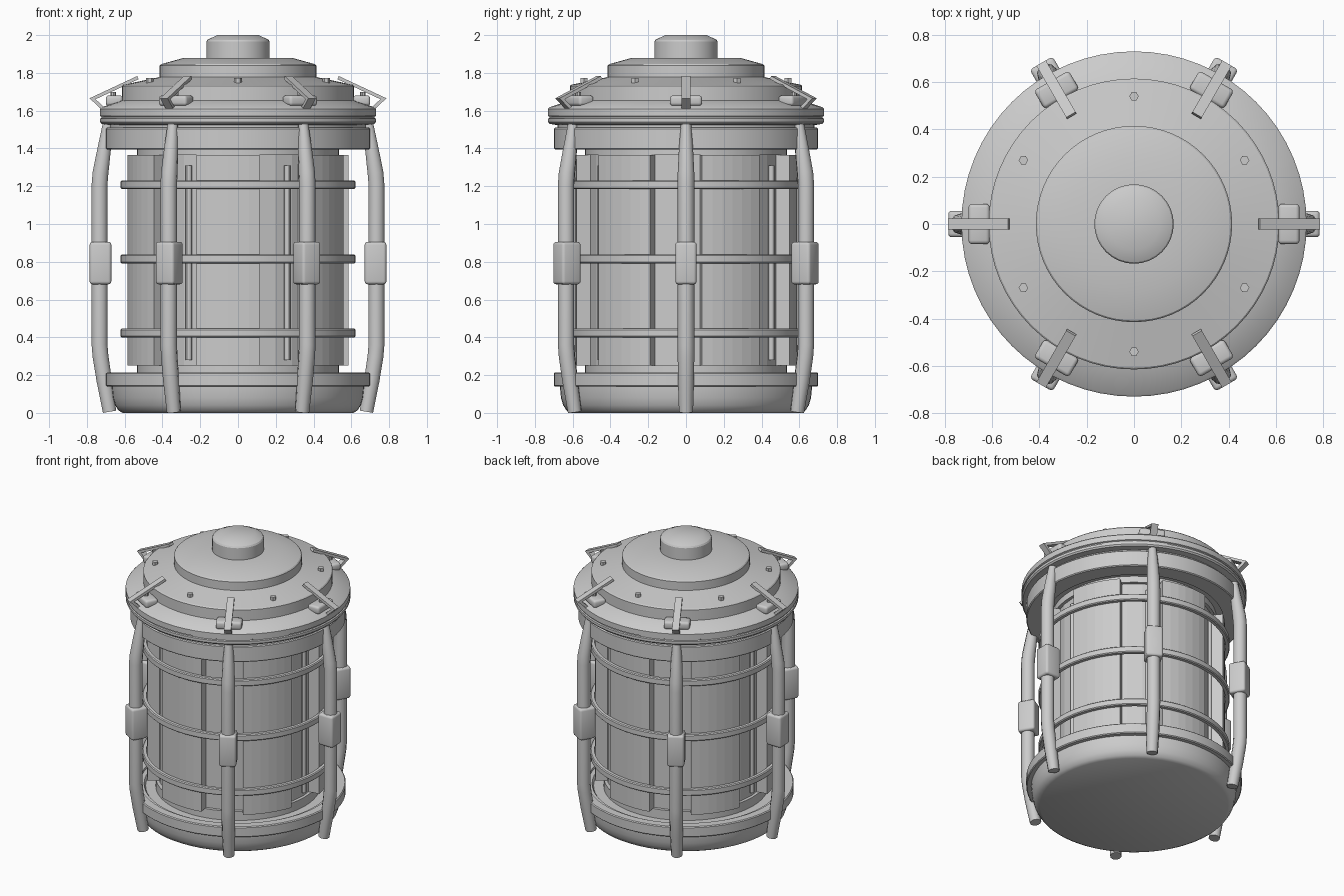
import bpy
import bmesh
from math import cos, sin, pi, radians
from mathutils import Vector

cube = bpy.data.objects.get("Cube")
if cube:
    bpy.data.objects.remove(cube, do_unlink=True)

GREY = (0.6, 0.6, 0.6, 1)
metal = bpy.data.materials.new("light_grey_metal")
metal.use_nodes = True
metal.diffuse_color = GREY
metal.node_tree.nodes["Principled BSDF"].inputs["Base Color"].default_value = GREY


def add(name, data, angle=0.0, smooth=True):
    """Link data as an object turned about the vertical axis."""
    ob = bpy.data.objects.new(name, data)
    bpy.context.collection.objects.link(ob)
    ob.rotation_euler.z = angle
    if not data.materials:
        data.materials.append(metal)
    if smooth and ob.type == 'MESH':
        bpy.ops.object.select_all(action='DESELECT')
        ob.select_set(True)
        bpy.context.view_layer.objects.active = ob
        bpy.ops.object.shade_smooth_by_angle(angle=radians(30))
    return ob


def to_mesh(name, bm):
    bmesh.ops.recalc_face_normals(bm, faces=bm.faces)
    me = bpy.data.meshes.new(name)
    bm.to_mesh(me)
    bm.free()
    return me


def lathe(name, profile, segs=64, closed=False, sweep=2 * pi):
    """Sweep an (r, z) profile; open ones get end discs, part sweeps get end caps."""
    bm = bmesh.new()
    full = sweep > 6.28
    steps = segs if full else segs + 1
    rings = []
    for i in range(steps):
        a = sweep * i / segs - (0 if full else sweep / 2)
        rings.append([bm.verts.new((r * cos(a), r * sin(a), z)) for r, z in profile])
    n = len(profile)
    for i in range(segs):
        p, q = rings[i], rings[(i + 1) % steps]
        for j in range(n if closed else n - 1):
            k = (j + 1) % n
            bm.faces.new((p[j], q[j], q[k], p[k]))
    if not closed:
        bm.faces.new([r[0] for r in rings])
        bm.faces.new([r[-1] for r in rings])
    elif not full:
        bm.faces.new(rings[0])
        bm.faces.new(rings[-1])
    return to_mesh(name, bm)


def band(r0, r1, z0, z1, c=0.006):
    """Ring cross-section with chamfered outer corners."""
    return [(r0, z0), (r1 - c, z0), (r1, z0 + c), (r1, z1 - c), (r1 - c, z1), (r0, z1)]


def block(name, size, centre, bevel):
    """Rounded box."""
    bm = bmesh.new()
    bmesh.ops.create_cube(bm, size=1)
    for v in bm.verts:
        v.co = Vector(a * b for a, b in zip(v.co, size)) + Vector(centre)
    bmesh.ops.bevel(bm, geom=bm.edges[:], offset=bevel, segments=3,
                    profile=0.5, affect='EDGES')
    return to_mesh(name, bm)


def cylinder(name, r, z0, z1, x, segs):
    bm = bmesh.new()
    bmesh.ops.create_cone(bm, cap_ends=True, segments=segs, radius1=r, radius2=r, depth=z1 - z0)
    bmesh.ops.translate(bm, verts=bm.verts, vec=(x, 0, (z0 + z1) / 2))
    return to_mesh(name, bm)


def strip(name, path, width, thick):
    """Flat bar following an (x, z) path."""
    pts = [Vector((x, 0, z)) for x, z in path]
    bm = bmesh.new()
    rings = []
    for i, p in enumerate(pts):
        dirs = [(b - a).normalized() for a, b in zip(pts, pts[1:])][max(i - 1, 0):i + 1]
        t = sum(dirs, Vector()).normalized()
        n = Vector((-t.z, 0, t.x)) * (thick / 2 / max(t.dot(dirs[0]), 0.5))
        s = Vector((0, width / 2, 0))
        rings.append([bm.verts.new(p + o) for o in (n + s, n - s, -n - s, s - n)])
    for p, q in zip(rings, rings[1:]):
        for j in range(4):
            k = (j + 1) % 4
            bm.faces.new((p[j], q[j], q[k], p[k]))
    bm.faces.new(rings[0])
    bm.faces.new(rings[-1])
    return to_mesh(name, bm)


def tube(name, path, radius):
    """Round pole along (x, z, scale) points."""
    cu = bpy.data.curves.new(name, 'CURVE')
    cu.dimensions = '3D'
    cu.bevel_depth = radius
    cu.bevel_resolution = 3
    cu.use_fill_caps = True
    sp = cu.splines.new('POLY')
    sp.points.add(len(path) - 1)
    for pt, (x, z, s) in zip(sp.points, path):
        pt.co = (x, 0, z, 1)
        pt.radius = s
    sp.use_smooth = True
    return cu


# Base dish and its band
add("base_dish", lathe("base_dish", [
    (0.61, 0), (0.632, 0.012), (0.65, 0.04), (0.662, 0.08), (0.668, 0.14), (0.668, 0.19),
    (0.63, 0.2), (0.61, 0.2), (0.6, 0.185), (0.54, 0.185)]))
add("base_band", lathe("base_band", band(0.64, 0.7, 0.14, 0.215), closed=True))

# Inner core with end flanges
add("core", lathe("core", [(0.515, 0.18), (0.515, 1.45)], 32), smooth=False)
for label, z0, z1 in (("lower", 0.18, 0.25), ("upper", 1.365, 1.42)):
    add(label + "_flange", lathe(label + "_flange", [(0.535, z0), (0.535, z1)]))

# Collar under the lid
add("upper_band", lathe("upper_band", band(0.58, 0.7, 1.395, 1.51), closed=True))
add("collar", lathe("collar", [(0.6, 1.41), (0.6, 1.5), (0.68, 1.5), (0.68, 1.55)]))

# Stepped lid
add("lid", lathe("lid", [
    (0.69, 1.525), (0.722, 1.53), (0.73, 1.54), (0.73, 1.558), (0.722, 1.562), (0.722, 1.568),
    (0.73, 1.572), (0.73, 1.61), (0.722, 1.618), (0.615, 1.655), (0.615, 1.73), (0.608, 1.737),
    (0.415, 1.778), (0.415, 1.838), (0.408, 1.846), (0.285, 1.88), (0.1, 1.88)]))
add("top_cap", lathe("top_cap", [
    (0.168, 1.87), (0.168, 1.965), (0.162, 1.975), (0.11, 2.0)], 32))

# Cage hoops
for i, z in enumerate((0.423, 0.815, 1.208)):
    add(f"cage_hoop_{i + 1}", lathe("cage_hoop", band(0.595, 0.622, z - 0.023, z + 0.023),
                                   closed=True))

# Parts repeated six times around the body
panel = lathe("panel", [(0.505, 0.25), (0.59, 0.25), (0.59, 1.365), (0.505, 1.365)],
              6, True, radians(33))
rod = cylinder("rod", 0.017, 0.28, 1.31, 0.522, 12)
bolt = cylinder("bolt", 0.02, 1.735, 1.772, 0.54, 6)
leg = tube("leg", [(0.68, 0.006, 0.85), (0.708, 0.17, 0.97), (0.728, 0.3, 1), (0.733, 0.36, 1),
                   (0.733, 1.21, 1), (0.728, 1.27, 1), (0.708, 1.4, 0.85), (0.69, 1.53, 0.62)],
           0.044)
sleeve = block("leg_sleeve", (0.115, 0.112, 0.225), (0.728, 0, 0.793), 0.016)
bracket = block("clip_bracket", (0.09, 0.17, 0.055), (0.655, 0, 1.653), 0.016)
arm = strip("clip_arm", [(0.53, 1.775), (0.77, 1.663), (0.715, 1.612)], 0.046, 0.018)
grip = cylinder("clip_pin", 0.016, 1.62, 1.7, 0.66, 10)
for i in range(6):
    a = i * pi / 3
    n = f"_{i + 1}"
    add("panel" + n, panel, a - radians(35.3), smooth=False)
    add("rod" + n, rod, a)
    add("bolt" + n, bolt, a + pi / 6, smooth=False)
    for name, data in (("leg", leg), ("leg_sleeve", sleeve), ("clip_bracket", bracket),
                       ("clip_arm", arm), ("clip_pin", grip)):
        add(name + n, data, a)
